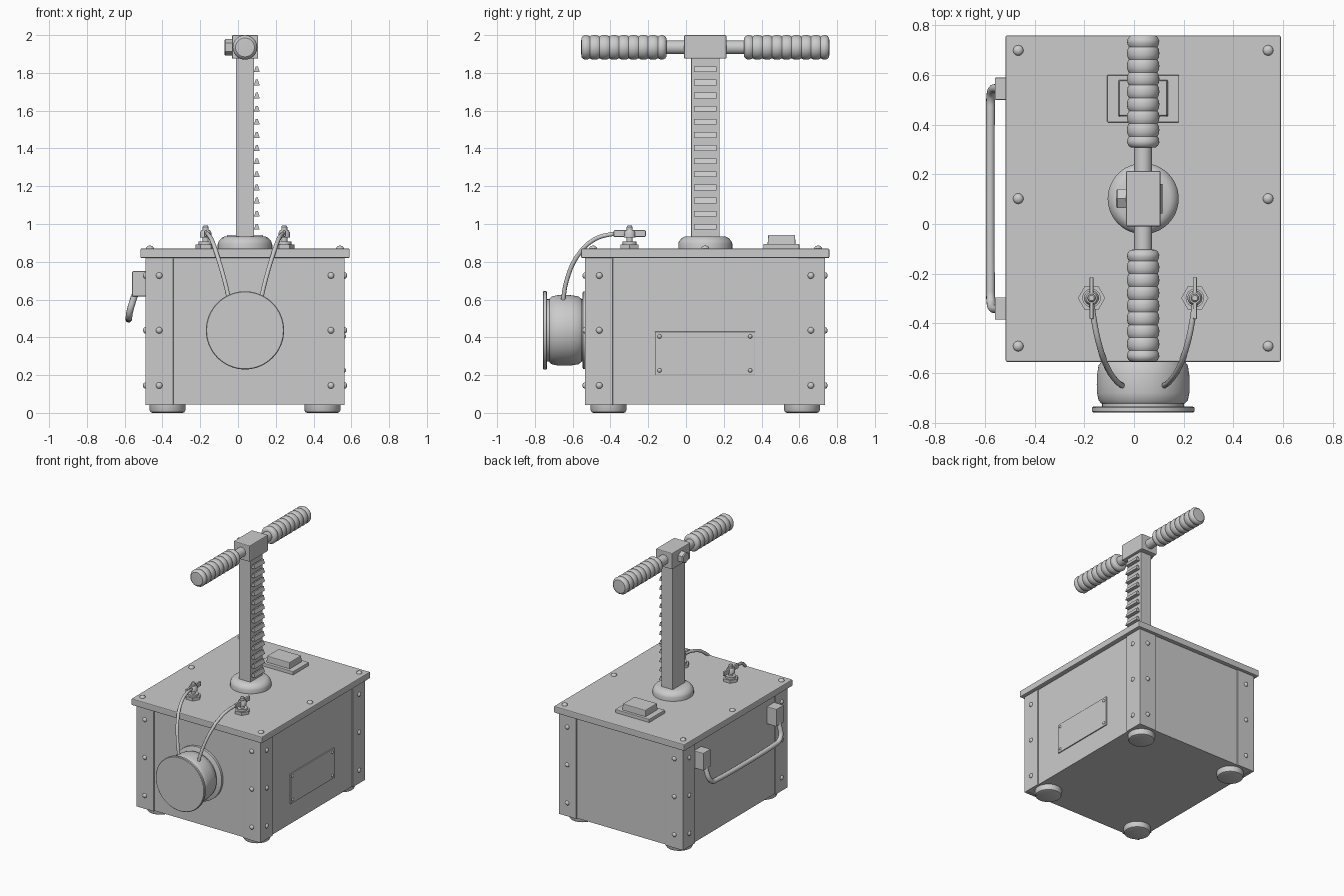
import bpy, bmesh, math
from mathutils import Vector, Matrix

if "Cube" in bpy.data.objects:
    bpy.data.objects.remove(bpy.data.objects["Cube"])

CX, CY = 0.037, 0.102          # centre of the housing
X0, X1, Y0, Y1 = -0.49, 0.565, -0.535, 0.737


def finish(name, bm, bevel=0, smooth=True):
    bmesh.ops.recalc_face_normals(bm, faces=bm.faces)
    me = bpy.data.meshes.new(name)
    bm.to_mesh(me)
    bm.free()
    ob = bpy.data.objects.new(name, me)
    bpy.context.collection.objects.link(ob)
    if bevel:
        m = ob.modifiers.new("bevel", 'BEVEL')
        m.width, m.segments, m.limit_method = bevel, 2, 'ANGLE'
    if smooth:
        bpy.ops.object.select_all(action='DESELECT')
        ob.select_set(True)
        bpy.context.view_layer.objects.active = ob
        bpy.ops.object.shade_smooth_by_angle(angle=math.radians(35))
    return ob


def box(name, xs, ys, zs, bevel=0, top=(1, 1)):
    """Box from ranges; top scales the upper face in x and y."""
    bm = bmesh.new()
    bmesh.ops.create_cube(bm, size=1)
    for v in bm.verts:
        k = top if v.co.z > 0 else (1, 1)
        v.co = Vector([(a + b) / 2 + c * (b - a) * s for (a, b), c, s in
                       zip((xs, ys, zs), v.co, (*k, 1))])
    return finish(name, bm, bevel, False)


def prism(name, pts, z0, z1, bevel=0):
    bm = bmesh.new()
    f = bm.faces.new([bm.verts.new((x, y, z0)) for x, y in pts])
    r = bmesh.ops.extrude_face_region(bm, geom=[f])
    bmesh.ops.translate(bm, vec=(0, 0, z1 - z0),
                        verts=[g for g in r['geom'] if isinstance(g, bmesh.types.BMVert)])
    return finish(name, bm, bevel, False)


def lathe(name, profile, loc, axis=(0, 0, 1), n=40):
    """Turn (radius, height) points about an axis through loc, capped at both ends."""
    bm = bmesh.new()
    rings = [[bm.verts.new((r * math.cos(2 * math.pi * i / n), r * math.sin(2 * math.pi * i / n), h))
              for i in range(n)] for r, h in profile]
    for a, b in zip(rings, rings[1:]):
        for i in range(n):
            bm.faces.new((a[i], a[(i + 1) % n], b[(i + 1) % n], b[i]))
    bm.faces.new(rings[0][::-1])
    bm.faces.new(rings[-1])
    q = Vector((0, 0, 1)).rotation_difference(Vector(axis)).to_matrix().to_4x4()
    bmesh.ops.transform(bm, matrix=Matrix.Translation(loc) @ q, verts=bm.verts)
    return finish(name, bm)


def rivet(name, loc, axis, r):
    prof = [(r, -0.004)] + [(r * math.cos(t), 0.75 * r * math.sin(t)) for t in (0, .4, .8, 1.2, 1.5)]
    return lathe(name, prof, loc, axis, 16)


def tube(name, pts, r):
    cu = bpy.data.curves.new(name, 'CURVE')
    cu.dimensions, cu.bevel_depth, cu.bevel_resolution = '3D', r, 3
    cu.use_fill_caps, cu.resolution_u = True, 8
    sp = cu.splines.new('BEZIER')
    sp.bezier_points.add(len(pts) - 1)
    for b, p in zip(sp.bezier_points, pts):
        b.co = p
        b.handle_left_type = b.handle_right_type = 'AUTO'
    ob = bpy.data.objects.new(name, cu)
    bpy.context.collection.objects.link(ob)


# housing and lid
e = 0.009
box("housing", (X0 + e, X1 - e), (Y0 + e, Y1 - e), (0.045, 0.82))
box("lid", (-0.517, 0.591), (-0.555, 0.759), (0.82, 0.87), 0.006)

# corner angles with rivets, and feet
for sx in (-1, 1):
    for sy in (-1, 1):
        x, y = (X0 if sx < 0 else X1), (Y0 if sy < 0 else Y1)
        w, t = 0.148, 0.02
        L = [(0, 0), (w, 0), (w, t), (t, t), (t, w), (0, w)]
        prism("corner_angle", [(x - sx * a, y - sy * b) for a, b in L], 0.042, 0.82, 0.003)
        for z in (0.145, 0.437, 0.727):
            rivet("corner_rivet", (x - sx * 0.073, y, z), (0, sy, 0), 0.017)
            rivet("corner_rivet", (x, y - sy * 0.076, z), (sx, 0, 0), 0.017)
        lathe("foot", [(0.08, 0), (0.09, 0.004), (0.095, 0.014), (0.095, 0.05)],
              (CX + sx * 0.41, CY + sy * 0.512, 0))
    for y in (-0.492, CY, 0.699):
        rivet("lid_rivet", (CX + sx * 0.503, y, 0.87), (0, 0, 1), 0.021)

# data plate on the right side
box("data_plate", (X1 - 0.02, X1 - 0.001), (-0.165, 0.365), (0.2, 0.43), 0.002)
for y in (-0.14, 0.34):
    for z in (0.225, 0.405):
        rivet("plate_rivet", (X1 - 0.001, y, z), (1, 0, 0), 0.011)

# rocker switch
box("switch_base", (CX - 0.145, CX + 0.145), (0.409, 0.6), (0.865, 0.895), 0.004)
box("switch_rocker", (CX - 0.1, CX + 0.1), (0.432, 0.58), (0.89, 0.942), 0.005, (0.96, 0.96))

# collar, post and rack teeth
lathe("post_collar", [(0.143, 0.865), (0.143, 0.897), (0.138, 0.91), (0.125, 0.925),
                      (0.108, 0.934), (0.06, 0.935)], (CX, CY, 0), n=48)
box("post", (CX - 0.048, CX + 0.049), (CY - 0.075, CY + 0.075), (0.87, 1.9), 0.003)
for i in range(13):
    z = 0.985 + i * 0.0695
    box("rack_tooth", (0.084, 0.115), (CY - 0.06, CY + 0.06), (z - 0.015, z + 0.015), 0, (0.35, 1))

# head block, cross bar, ribbed grips and side bolt
HZ = 1.935
box("head_block", (CX - 0.069, CX + 0.07), (CY - 0.112, CY + 0.112), (1.875, 2.0), 0.006)
lathe("cross_bar", [(0.036, -0.6), (0.036, 0.6)], (CX, CY, HZ), (0, 1, 0), 32)
grip = [(0.036, 0), (0.05, 0.001), (0.059, 0.008)]
ribs, length = 8, 0.452
for i in range(ribs * 6 + 1):
    h = 0.02 + (length - 0.04) * i / (ribs * 6)
    grip.append((0.0575 + 0.0075 * abs(math.sin(math.pi * i / 6 + math.pi / 2)) ** 0.6, h))
grip += [(0.059, length - 0.008), (0.05, length - 0.001), (0.03, length)]
for s in (-1, 1):
    lathe("grip", grip, (CX, CY + s * 0.205, HZ), (0, s, 0), 36)
lathe("side_bolt", [(0.044, 0), (0.044, 0.036), (0.038, 0.042)], (CX - 0.067, CY, HZ), (-1, 0, 0), 6)

# cable reel on the front
RZ = 0.437
lathe("reel_back_flange", [(0.205, -0.02), (0.205, 0.009), (0.2, 0.012)], (CX, Y0, RZ), (0, -1, 0), 64)
lathe("reel_hub", [(0.165, 0), (0.165, 0.205)], (CX, Y0, RZ), (0, -1, 0), 48)
lathe("reel_drum", [(0.15, 0.015), (0.168, 0.019), (0.18, 0.035), (0.186, 0.075), (0.187, 0.11),
                    (0.186, 0.145), (0.18, 0.175), (0.168, 0.188), (0.15, 0.19)],
      (CX, Y0, RZ), (0, -1, 0), 64)
lathe("reel_front_flange", [(0.2, 0.2), (0.207, 0.204), (0.207, 0.219), (0.203, 0.223)],
      (CX, Y0, RZ), (0, -1, 0), 64)

# terminals with wing nuts, and cables to the reel
TY = -0.298
for s in (-1, 1):
    x = CX + s * 0.208
    lathe("terminal_hex_base", [(0.055, 0.865), (0.055, 0.892)], (x, TY, 0), n=6)
    lathe("terminal_washer", [(0.037, 0.89), (0.037, 0.907)], (x, TY, 0), n=24)
    lathe("terminal_stud", [(0.016, 0.88), (0.016, 0.985), (0.011, 0.991)], (x, TY, 0), n=20)
    lathe("wing_nut_hub", [(0.03, 0.928), (0.03, 0.955), (0.022, 0.968)], (x, TY, 0), n=24)
    box("wing_nut_wings", (x - 0.008, x + 0.008), (TY - 0.085, TY + 0.085), (0.932, 0.967), 0.004)
    tube("cable", [(x, TY - 0.02, 0.95), (x - s * 0.012, -0.4, 0.945), (x - s * 0.032, -0.49, 0.915),
                   (x - s * 0.062, -0.575, 0.83), (x - s * 0.1, -0.632, 0.70),
                   (CX + s * 0.082, -0.652, 0.59)], 0.0115)

# carrying handle on the left side
for s in (-1, 1):
    y = CY + s * 0.4425
    box("handle_mount", (-0.56, X0 + 0.012), (y - 0.045, y + 0.045), (0.617, 0.75), 0.004)
half = [(-0.54, 0.4425, 0.64), (-0.556, 0.444, 0.595), (-0.572, 0.435, 0.54),
        (-0.577, 0.405, 0.51), (-0.578, 0.35, 0.502)]
tube("carry_handle", [(x, CY - d, z) for x, d, z in half] +
     [(x, CY + d, z) for x, d, z in reversed(half)], 0.018)
